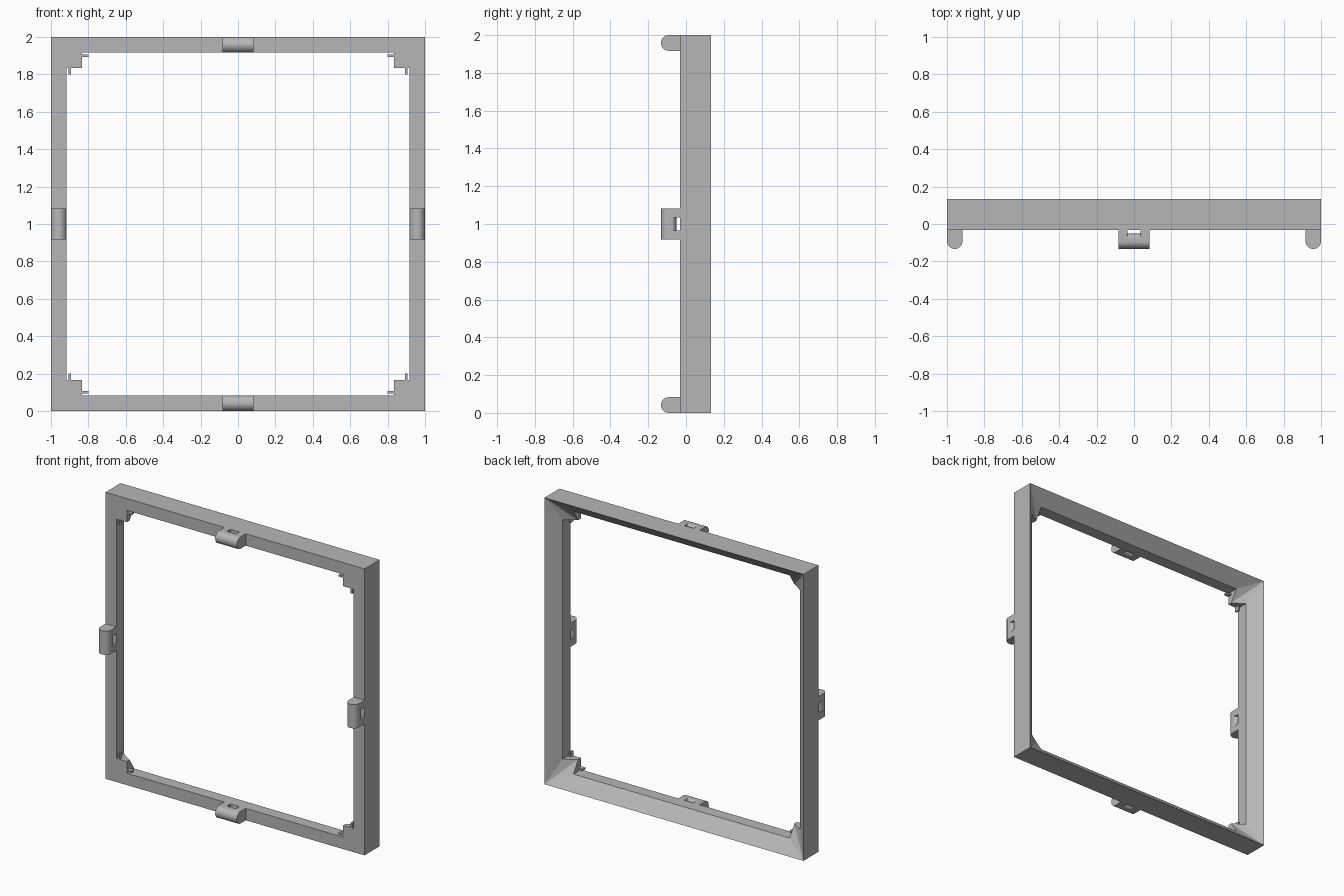
import bpy, bmesh
from math import pi, sin, cos
from mathutils import Matrix, Vector

cube = bpy.data.objects.get("Cube")
if cube:
    bpy.data.objects.remove(cube, do_unlink=True)

# Main dimensions
FRONT, BACK = -0.033, 0.133     # depth range of the frame
BAR = 0.083                     # bar width seen from the front
GUSSET = 0.165                  # size of the corner gusset
LIP = BACK - BAR                # where the back slope meets the inner wall
NOSE = -0.133                   # foremost point of the lugs

grey = bpy.data.materials.new("matte grey")
grey.use_nodes = True
grey.diffuse_color = (0.47, 0.47, 0.47, 1)
grey.node_tree.nodes["Principled BSDF"].inputs["Base Color"].default_value = grey.diffuse_color


def finish(name, bm, turn=0, smooth=False):
    """Turn a part about the frame centre and lift it into place."""
    bmesh.ops.recalc_face_normals(bm, faces=bm.faces)
    mesh = bpy.data.meshes.new(name)
    bm.to_mesh(mesh)
    bm.free()
    mesh.transform(Matrix.Translation((0, 0, 1)) @ Matrix.Rotation(turn * pi / 2, 4, 'Y'))
    mesh.materials.append(grey)
    obj = bpy.data.objects.new(name, mesh)
    bpy.context.collection.objects.link(obj)
    if smooth:
        bpy.ops.object.select_all(action='DESELECT')
        obj.select_set(True)
        bpy.context.view_layer.objects.active = obj
        bpy.ops.object.shade_smooth_by_angle(angle=pi / 5)
    return obj


def box(bm, low, high):
    low, high = Vector(low), Vector(high)
    size = Matrix.Diagonal((*(high - low), 1))
    bmesh.ops.create_cube(bm, size=1, matrix=Matrix.Translation((low + high) / 2) @ size)


def extrude_x(bm, profile, x0, x1):
    """Prism from a (y, z) outline."""
    face = bm.faces.new([bm.verts.new((x0, y, z)) for y, z in profile])
    moved = bmesh.ops.extrude_face_region(bm, geom=[face])["geom"]
    bmesh.ops.translate(bm, vec=(x1 - x0, 0, 0),
                        verts=[g for g in moved if isinstance(g, bmesh.types.BMVert)])


# Square frame: mitred bars with a back face sloping into the opening
bm = bmesh.new()
section = [(0, FRONT), (0, BACK), (BAR, LIP), (BAR, FRONT)]
rings = []
for sx, sz in [(1, 1), (1, -1), (-1, -1), (-1, 1)]:
    rings.append([bm.verts.new((sx * (1 - i), y, sz * (1 - i))) for i, y in section])
for k in range(4):
    a, b = rings[k], rings[(k + 1) % 4]
    for j in range(4):
        n = (j + 1) % 4
        bm.faces.new((a[j], a[n], b[n], b[j]))
finish("frame", bm)

# Corner gussets: two wedges meeting on the diagonal
tip = FRONT + 0.03
wedge = [(0, 0, BACK), (0, 0, FRONT), (GUSSET, BAR, LIP), (GUSSET, BAR, FRONT),
         (GUSSET, GUSSET, tip), (GUSSET, GUSSET, FRONT)]
for k in range(4):
    bm = bmesh.new()
    for swap in (False, True):
        pts = [(v, u, y) if swap else (u, v, y) for u, v, y in wedge]
        verts = [bm.verts.new((1 - u, y, 1 - v)) for u, v, y in pts]
        bmesh.ops.convex_hull(bm, input=verts)
    finish(f"corner_gusset_{k + 1}", bm, k)

    # Thin prongs running along both bars from the gusset
    bm = bmesh.new()
    near, far, lo, hi = 1 - GUSSET, 0.8, 0.893, 0.905
    box(bm, (far, FRONT, lo), (near, tip, hi))
    box(bm, (lo, FRONT, far), (hi, tip, near))
    finish(f"corner_prongs_{k + 1}", bm, k)

# Lugs: two rounded cheeks joined by a rounded crossbar that leaves a slot
R = BAR / 2
MID = 1 - R
AXIS = NOSE + R
HALF, SLOT = 0.083, 0.035
STEPS = 16
nose = [(AXIS - R * sin(pi * i / STEPS), MID + R * cos(pi * i / STEPS))
        for i in range(STEPS + 1)]
cheek = nose + [(FRONT, 1 - BAR), (FRONT, 1)]
bulge = [(-0.075 + 0.025 * sin(pi * i / STEPS), MID - R * cos(pi * i / STEPS))
         for i in range(STEPS + 1)]
for k, side in enumerate(("top", "left", "bottom", "right")):
    bm = bmesh.new()
    extrude_x(bm, cheek, -HALF, -SLOT)
    extrude_x(bm, cheek, SLOT, HALF)
    extrude_x(bm, nose + bulge, -SLOT, SLOT)
    finish(f"{side}_lug", bm, k, smooth=True)
